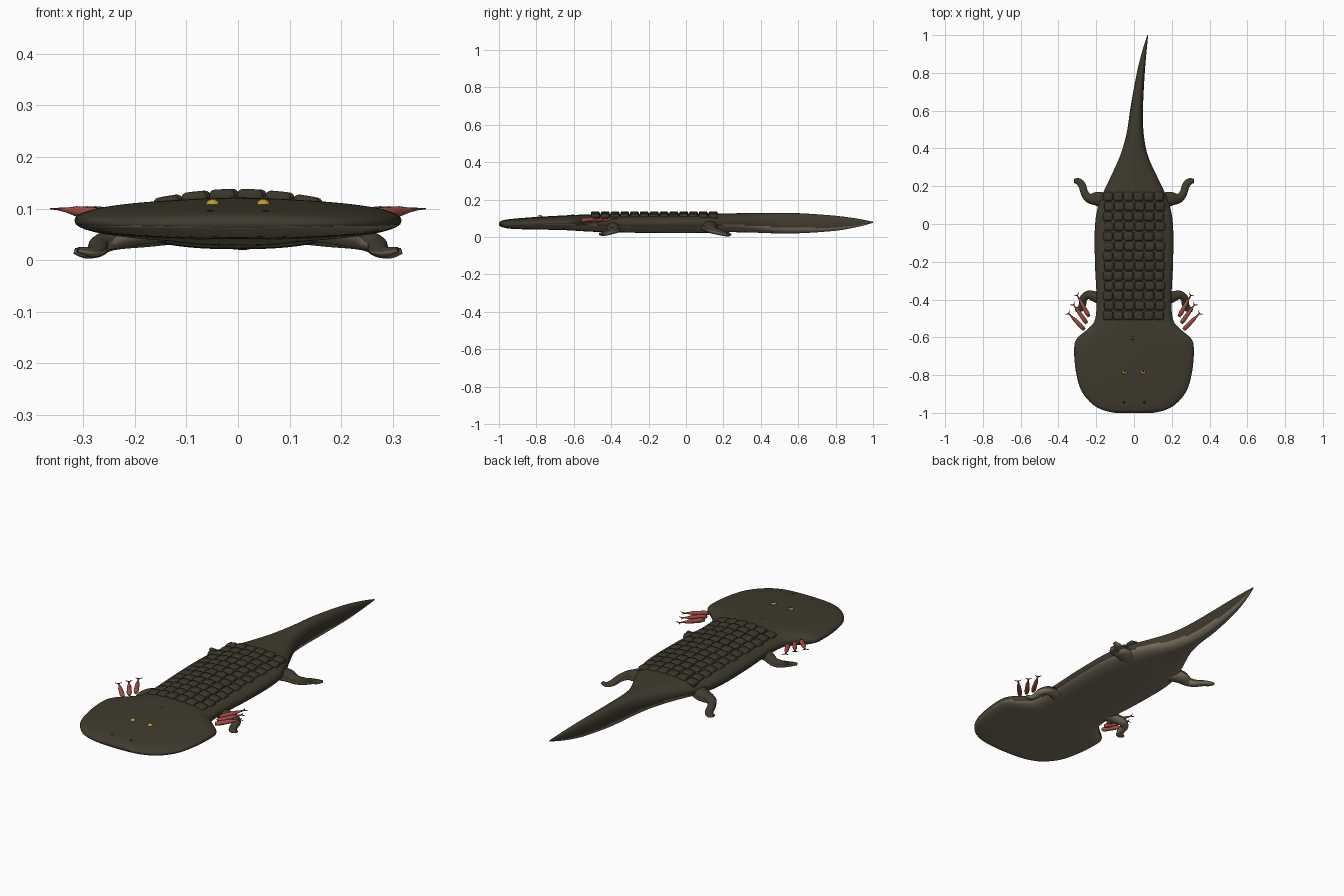
import bpy, bmesh, math
from mathutils import Vector, Matrix

if "Cube" in bpy.data.objects:
    bpy.data.objects.remove(bpy.data.objects["Cube"])


def material(name, rgb):
    m = bpy.data.materials.new(name)
    m.use_nodes = True
    m.diffuse_color = (*rgb, 1)
    bsdf = next(n for n in m.node_tree.nodes if n.type == 'BSDF_PRINCIPLED')
    bsdf.inputs["Base Color"].default_value = (*rgb, 1)
    bsdf.inputs["Roughness"].default_value = 0.8
    return m


OLIVE = material("dark olive skin", (0.050, 0.043, 0.027))
TAN = material("belly tan", (0.20, 0.165, 0.115))
SCUTE = material("scute olive", (0.043, 0.037, 0.023))
RED = material("gill red", (0.36, 0.075, 0.055))
DARK_RED = material("gill tip dark red", (0.10, 0.03, 0.03))
YELLOW = material("eye yellow", (0.50, 0.34, 0.03))
BLACK = material("pupil black", (0.01, 0.01, 0.01))


def finish(name, bm, mats, rule=None):
    bmesh.ops.recalc_face_normals(bm, faces=bm.faces)
    bm.normal_update()
    for f in bm.faces:
        f.smooth = True
        if rule:
            f.material_index = rule(f)
    mesh = bpy.data.meshes.new(name)
    bm.to_mesh(mesh)
    bm.free()
    for m in mats:
        mesh.materials.append(m)
    ob = bpy.data.objects.new(name, mesh)
    bpy.context.collection.objects.link(ob)
    return ob


def smooth_rows(rows, steps):
    """Catmull-Rom interpolation through rows of numbers."""
    rows = [Vector(r) for r in rows]
    out = []
    for i in range(len(rows) - 1):
        a, b, c, d = (rows[max(i - 1, 0)], rows[i], rows[i + 1],
                      rows[min(i + 2, len(rows) - 1)])
        for k in range(steps):
            t = k / steps
            out.append(b + (c - a) * (t / 2) + (2 * a - 5 * b + 4 * c - d) * (t * t / 2)
                       + (3 * b - a - 3 * c + d) * (t ** 3 / 2))
    return out + [rows[-1]]


def loft(bm, rings):
    loops = [[bm.verts.new(p) for p in ring] for ring in rings]
    n = len(loops[0])
    for a, b in zip(loops, loops[1:]):
        for i in range(n):
            bm.faces.new((a[i], a[(i + 1) % n], b[(i + 1) % n], b[i]))
    bm.faces.new(loops[0])
    bm.faces.new(loops[-1])


def tube(bm, rows, steps=1, sides=12):
    """Rows are x, y, z, half width, half height."""
    rows = smooth_rows(rows, steps)
    pts = [Vector(r[:3]) for r in rows]
    rings = []
    for i, (p, r) in enumerate(zip(pts, rows)):
        d = (pts[min(i + 1, len(pts) - 1)] - pts[max(i - 1, 0)]).normalized()
        side = d.cross(Vector((0, 0, 1))).normalized()
        up = side.cross(d)
        angles = [2 * math.pi * k / sides for k in range(sides)]
        rings.append([p + side * r[3] * math.cos(a) + up * r[4] * math.sin(a)
                      for a in angles])
    loft(bm, rings)


# Body, head and tail: y, centre x, half width, bottom z, top z
STATIONS = [
    (-1.0, 0, .10, .062, .078), (-.985, 0, .165, .054, .088),
    (-.95, 0, .225, .046, .095), (-.88, 0, .28, .042, .102),
    (-.78, 0, .308, .040, .109), (-.67, 0, .317, .038, .115),
    (-.61, 0, .305, .035, .118), (-.56, 0, .25, .032, .120),
    (-.51, 0, .208, .029, .121), (-.4, 0, .198, .026, .123),
    (-.2, 0, .207, .022, .125), (0, 0, .206, .021, .126),
    (.12, 0, .182, .023, .126), (.24, 0, .128, .026, .127),
    (.36, 0, .074, .024, .129), (.48, .006, .045, .020, .130),
    (.62, .015, .033, .021, .127), (.8, .036, .021, .034, .114),
    (.92, .056, .011, .055, .098), (1.0, .073, .002, .076, .082),
]
SIDES = 48


def section(row):
    y, cx, w, lo, hi = row
    mid = lo + (hi - lo) * .5
    h = (hi - lo) / 2
    ring = []
    for k in range(SIDES):
        a = 2 * math.pi * k / SIDES
        c, s = math.cos(a), math.sin(a)
        ring.append(Vector((cx + w * math.copysign(abs(c) ** .85, c), y,
                            mid + h * math.copysign(abs(s) ** .85, s))))
    return ring


def belly_rule(f):
    limit = -.55 if f.calc_center_median().y < .2 else -.25
    return 1 if f.normal.z < limit else 0


bm = bmesh.new()
loft(bm, [section(r) for r in smooth_rows(STATIONS, 5)])
finish("body", bm, [OLIVE, TAN], belly_rule)

# Rows of rounded back scutes
bm = bmesh.new()
for row in range(13):
    for col in range(6):
        x = (col - 2.5) * .054 + (.003 if row % 2 else -.003)
        y = -.485 + row * .0525
        z = .124 - .75 * x * x
        geo = bmesh.ops.create_cube(bm, size=1)
        bmesh.ops.transform(bm, verts=geo["verts"],
                            matrix=Matrix.Translation((x, y, z))
                            @ Matrix.Rotation(1.2 * x, 4, 'Y')
                            @ Matrix.Diagonal((.051, .048, .028, 1)))
bmesh.ops.bevel(bm, geom=bm.edges[:], offset=.011, segments=3, profile=.5,
                affect='EDGES')
finish("back_scutes", bm, [SCUTE])

HIND = [(.10, .09, .065, .045, .032), (.18, .13, .055, .040, .030),
        (.235, .135, .042, .026, .022), (.262, .165, .030, .020, .017),
        (.275, .205, .018, .020, .013), (.295, .225, .013, .018, .010),
        (.317, .228, .018, .011, .006)]
FORE = [(.13, -.40, .065, .036, .028), (.19, -.39, .055, .030, .025),
        (.24, -.375, .042, .023, .021), (.268, -.395, .032, .020, .017),
        (.272, -.425, .022, .019, .014), (.285, -.448, .016, .018, .010),
        (.310, -.455, .020, .010, .006)]
GILLS = [((.262, -.56), (.348, -.472)), ((.250, -.525), (.322, -.425)),
         ((.238, -.490), (.302, -.375))]

for s, side in ((1, "left"), (-1, "right")):
    # Legs
    for name, path in (("hind_leg", HIND), ("front_leg", FORE)):
        bm = bmesh.new()
        tube(bm, [(s * r[0], *r[1:]) for r in path], steps=5, sides=16)
        finish(f"{side}_{name}", bm, [OLIVE, TAN],
               lambda f: 1 if f.normal.z < -.15 else 0)

    # Feathery gills with forked tips
    for i, (a, b) in enumerate(GILLS):
        base, tip = Vector((s * a[0], a[1], .088)), Vector((s * b[0], b[1], .099))
        d = tip - base
        across = d.cross(Vector((0, 0, 1))).normalized()
        bm = bmesh.new()
        tube(bm, [(*(base + d * t), w, w) for t, w in
                  ((0, .008), (.15, .012), (.6, .010), (.8, .005), (1, .0025))])
        finish(f"{side}_gill_{i}", bm, [RED])
        bm = bmesh.new()
        for k in (-1, 1):
            end = tip + across * k * .016 + d * .06
            tube(bm, [(*(tip - d * .04), .003, .003), (*end, .001, .001)], sides=6)
        finish(f"{side}_gill_tip_{i}", bm, [DARK_RED])


def dome(name, loc, scale, mat):
    bm = bmesh.new()
    bmesh.ops.create_uvsphere(bm, u_segments=16, v_segments=10, radius=1,
                              matrix=Matrix.Translation(loc)
                              @ Matrix.Diagonal((*scale, 1)))
    finish(name, bm, [mat])


# Eyes, nostrils and the small spot behind the head
for s, side in ((1, "left"), (-1, "right")):
    dome(f"{side}_eye", (s * .049, -.782, .108), (.013, .013, .010), YELLOW)
    dome(f"{side}_pupil", (s * .049, -.779, .1155), (.006, .006, .0035), BLACK)
    dome(f"{side}_nostril", (s * .054, -.943, .0945), (.007, .007, .003), BLACK)
dome("crown_spot", (-.008, -.605, .1175), (.009, .009, .003), SCUTE)
